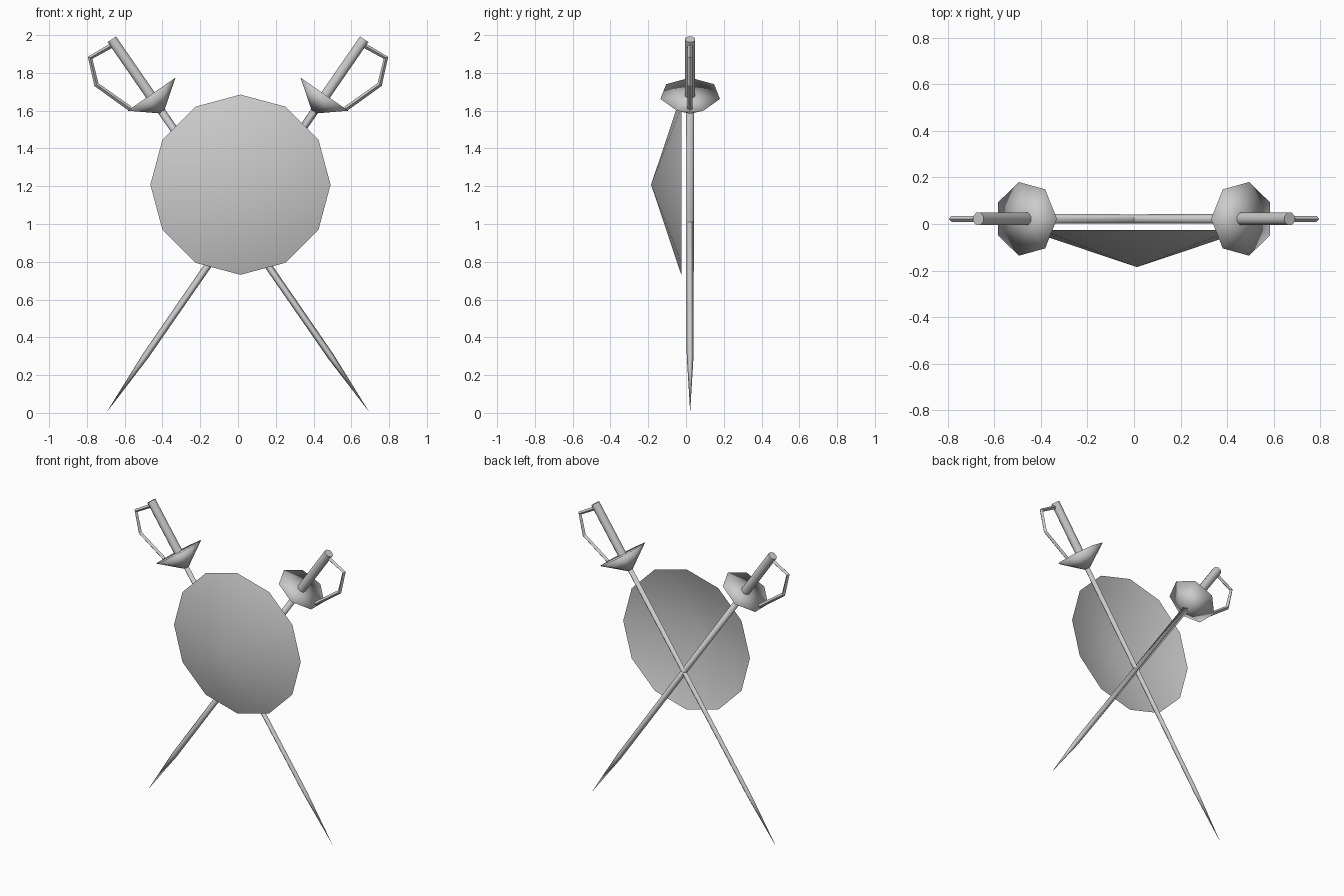
import bpy
import bmesh
from math import pi
from mathutils import Matrix, Vector

cube = bpy.data.objects.get("Cube")
if cube:
    bpy.data.objects.remove(cube, do_unlink=True)

steel = bpy.data.materials.new("grey_steel")
steel.use_nodes = True
GREY = (0.6, 0.6, 0.6, 1)
steel.diffuse_color = GREY
steel.node_tree.nodes["Principled BSDF"].inputs["Base Color"].default_value = GREY

# Sword frame: local z runs from tip to pommel, local x points to the knuckle side
TIP, POMMEL = Vector((-0.695, 0.022, 0.004)), Vector((0.668, 0.022, 1.978))
LENGTH = (POMMEL - TIP).length
AXIS = (POMMEL - TIP).normalized()
SIDE = Vector((AXIS.z, 0, -AXIS.x))
FRAME = Matrix.Translation(TIP) @ Matrix((SIDE, Vector((0, 1, 0)), AXIS)).transposed().to_4x4()


def add_mesh(name, bm, smooth_angle=pi):
    bmesh.ops.recalc_face_normals(bm, faces=bm.faces)
    mesh = bpy.data.meshes.new(name)
    bm.to_mesh(mesh)
    bm.free()
    mesh.materials.append(steel)
    obj = bpy.data.objects.new(name, mesh)
    bpy.context.collection.objects.link(obj)
    bpy.ops.object.select_all(action="DESELECT")
    obj.select_set(True)
    bpy.context.view_layer.objects.active = obj
    bpy.ops.object.shade_smooth_by_angle(angle=smooth_angle)
    return obj


def lathe(profile, sides, turn=0.0):
    """Closed faceted solid from (radius, height) pairs; radius 0 makes a point."""
    bm = bmesh.new()
    rings = []
    for r, h in profile:
        spin = [Matrix.Rotation(turn + 2 * pi * i / sides, 3, "Z") for i in range(sides)]
        if r == 0:
            rings.append([bm.verts.new((0, 0, h))] * sides)
        else:
            rings.append([bm.verts.new(m @ Vector((r, 0, h))) for m in spin])
    for a, b in zip(rings, rings[1:]):
        for i in range(sides):
            j = (i + 1) % sides
            bm.faces.new(list(dict.fromkeys((a[i], a[j], b[j], b[i]))))
    for ring in (rings[0], rings[-1]):
        if ring[0] is not ring[1]:
            bm.faces.new(ring)
    return bm


def tube(points, radius):
    """Four-sided bar with mitred corners in the local xz plane."""
    bm = bmesh.new()
    pts = [Vector((x, 0, z)) for x, z in points]
    rings = []
    for i, p in enumerate(pts):
        d_in = (p - pts[max(i - 1, 0)]).normalized()
        d_out = (pts[min(i + 1, len(pts) - 1)] - p).normalized()
        along = (d_in + d_out).normalized()
        out = Vector((along.z, 0, -along.x)) * radius
        depth = Vector((0, radius, 0))
        rings.append([bm.verts.new(p + o) for o in (out, depth, -out, -depth)])
    for a, b in zip(rings, rings[1:]):
        for i in range(4):
            j = (i + 1) % 4
            bm.faces.new((a[i], a[j], b[j], b[i]))
    bm.faces.new(rings[0])
    bm.faces.new(rings[-1])
    return bm


def to_local(x, z):
    p = FRAME.inverted() @ Vector((x, 0.022, z))
    return p.x, p.z


# Shield: open shallow cone pointing forward
bm = bmesh.new()
bmesh.ops.create_cone(bm, cap_ends=False, segments=12, radius1=0.477, radius2=0, depth=0.16)
bmesh.ops.remove_doubles(bm, verts=bm.verts, dist=0.0001)
bm.transform(Matrix.Translation((0.013, -0.105, 1.208)) @ Matrix.Rotation(pi / 2, 4, "X"))
add_mesh("shield", bm)

# Crossed swords, one the mirror of the other
RIM = 2.04
bow = [to_local(x, z) for x, z in ((0.66, 1.95), (0.783, 1.88), (0.75, 1.738), (0.57, 1.61))]
for label, mirror in (("left", 1), ("right", -1)):
    place = Matrix.Diagonal((mirror, 1, 1, 1)) @ FRAME
    parts = {
        "blade": (lathe([(0, 0), (0.018, 0.36), (0.021, RIM - 0.09)], 4), pi),
        "guard": (lathe([(0, RIM - 0.12), (0.162, RIM), (0, RIM)], 7, pi), pi),
        "grip": (lathe([(0.029, RIM - 0.04), (0.029, LENGTH)], 8, pi / 8), pi / 3),
        "knuckle_bow": (tube(bow, 0.013), pi / 6),
    }
    for part, (bm, angle) in parts.items():
        bm.transform(place)
        add_mesh(f"{label}_{part}", bm, angle)
